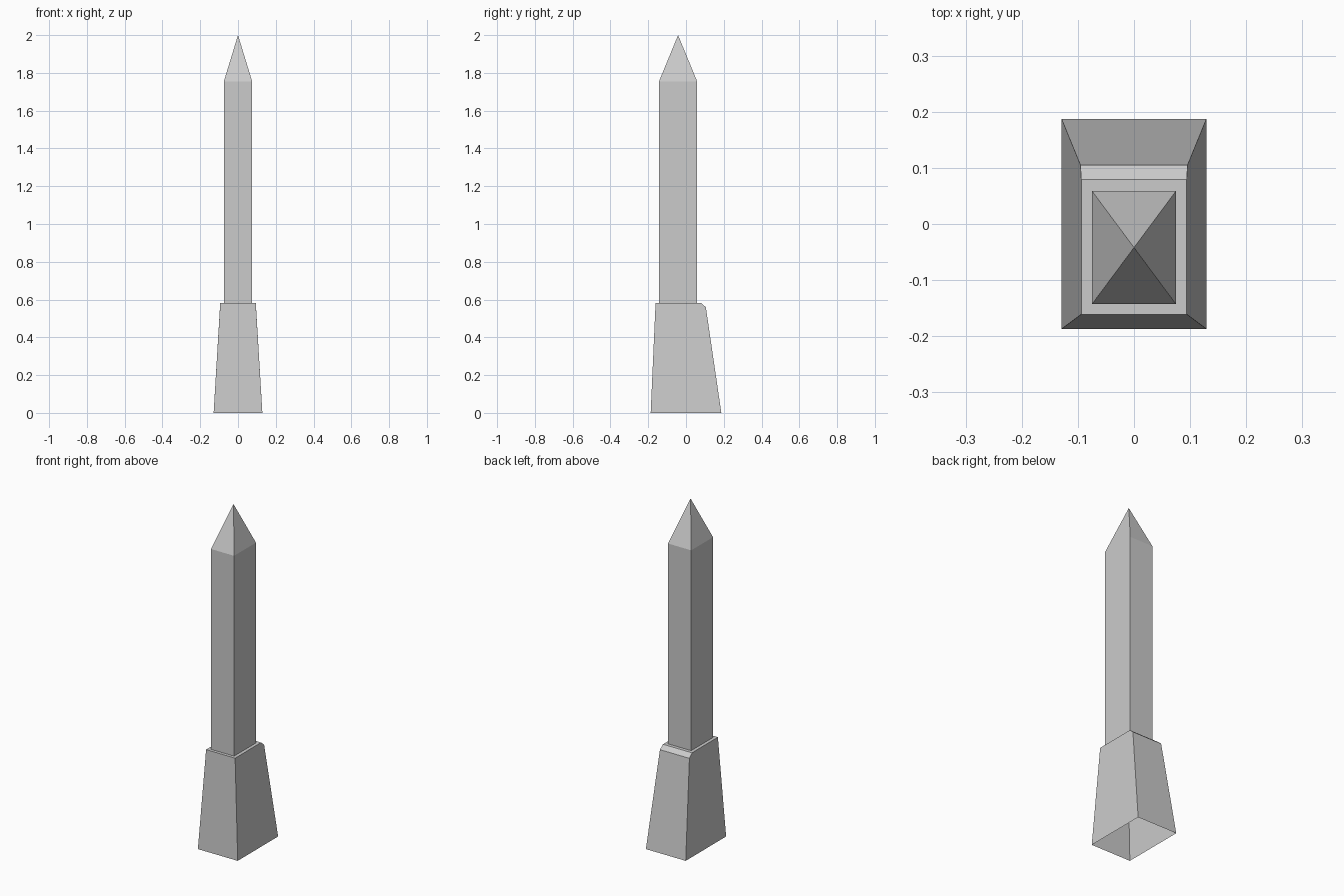
import bpy
import bmesh

cube = bpy.data.objects.get("Cube")
if cube:
    bpy.data.objects.remove(cube, do_unlink=True)

stone = bpy.data.materials.new("pale_grey_stone")
stone.use_nodes = True
colour = (0.6, 0.6, 0.6, 1)
stone.diffuse_color = colour
stone.node_tree.nodes["Principled BSDF"].inputs["Base Color"].default_value = colour


def finish(name, bm):
    bmesh.ops.recalc_face_normals(bm, faces=bm.faces)
    mesh = bpy.data.meshes.new(name)
    bm.to_mesh(mesh)
    bm.free()
    mesh.materials.append(stone)
    obj = bpy.data.objects.new(name, mesh)
    bpy.context.collection.objects.link(obj)
    return obj


# Plinth: side profile mirrored across x, open underneath
bm = bmesh.new()
profile = [(0.129, -0.187, 0), (0.094, -0.161, 0.582), (0.094, 0.079, 0.582),
           (0.0955, 0.105, 0.56), (0.129, 0.187, 0)]
left = [bm.verts.new(p) for p in profile]
right = [bm.verts.new((-x, y, z)) for x, y, z in profile]
bm.faces.new(left)
bm.faces.new(right)
for i in range(len(profile) - 1):
    bm.faces.new((left[i], left[i + 1], right[i + 1], right[i]))
finish("plinth", bm)

# Shaft: rectangular column standing on the plinth, topped by a pyramid
bm = bmesh.new()
half_x, half_y, centre_y = 0.075, 0.101, -0.042
corners = [(-1, -1), (1, -1), (1, 1), (-1, 1)]
foot, shoulder = [[bm.verts.new((sx * half_x, centre_y + sy * half_y, z))
                   for sx, sy in corners] for z in (0.582, 1.755)]
apex = bm.verts.new((0, centre_y, 2))
for i in range(4):
    j = (i + 1) % 4
    bm.faces.new((foot[i], foot[j], shoulder[j], shoulder[i]))
    bm.faces.new((shoulder[i], shoulder[j], apex))
finish("shaft_and_point", bm)
